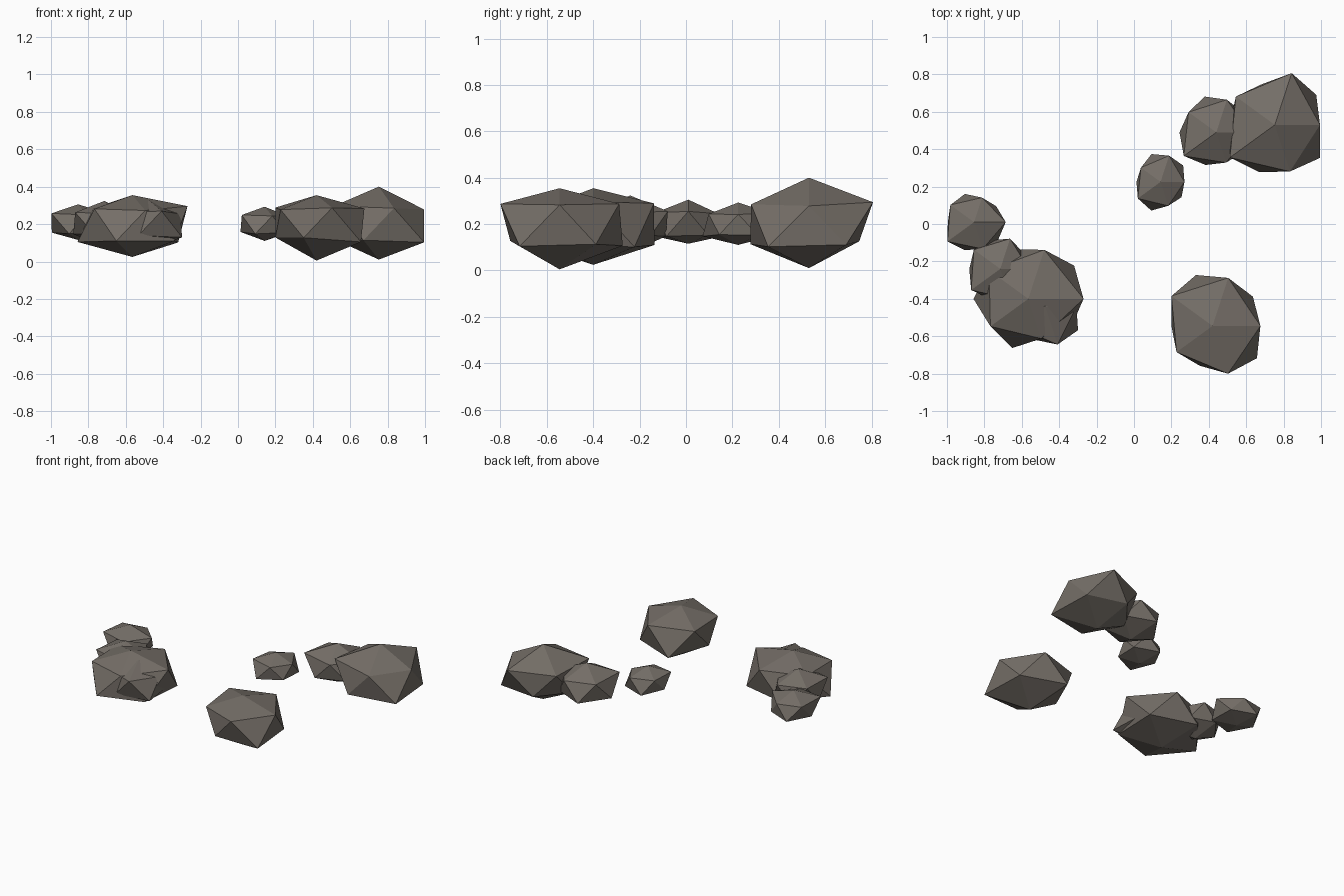
import bpy, bmesh, math

# One stone grey for every rock
stone = bpy.data.materials.new("stone grey")
stone.diffuse_color = (0.175, 0.155, 0.135, 1)

FLATTEN = 0.65      # rocks are squashed vertically
MID_HEIGHT = 0.2    # all rocks are centred at this height


def rock(name, x, y, reach):
    """Low-poly rock: squashed icosphere whose 12 corners are pulled in or out.
    reach: top, upper ring, lower ring (each anticlockwise from +x), bottom."""
    bm = bmesh.new()
    bmesh.ops.create_icosphere(bm, subdivisions=1, radius=1)

    def order(v):
        on_axis = abs(v.co.z) > 0.9
        angle = 0 if on_axis else round(math.degrees(math.atan2(v.co.y, v.co.x))) % 360
        return (-round(v.co.z, 1), angle)

    for v, r in zip(sorted(bm.verts, key=order), reach):
        v.co = v.co.normalized() * r
        v.co.z *= FLATTEN
    mesh = bpy.data.meshes.new(name)
    bm.to_mesh(mesh)
    bm.free()
    mesh.materials.append(stone)
    ob = bpy.data.objects.new(name, mesh)
    ob.location = (x, y, MID_HEIGHT)
    bpy.context.collection.objects.link(ob)


# Right-hand group, from large to small
rock("right_large_rock", 0.753, 0.53,
     (.308, .27, .325, .288, .332, .293, .306, .255, .27, .297, .335, .292))
rock("right_medium_rock", 0.44, 0.49,
     (.21, .20, .205, .205, .24, .19, .20, .225, .22, .205, .20, .21))
rock("right_small_rock", 0.142, 0.225,
     (.143, .143, .165, .145, .168, .15, .167, .175, .144, .18, .155, .138))

# Lone rock at the front
rock("front_rock", 0.42, -0.545,
     (.238, .286, .302, .304, .266, .30, .298, .25 + .07, .246, .25, .328, .30))

# Left-hand group
rock("left_large_rock", -0.565, -0.40,
     (.238, .33, .308, .29, .28, .25, .338, .31, .328, .309, .31, .27))
rock("left_embedded_rock", -0.475, -0.44,
     (.195, .187, .20, .21, .21, .24, .21, .21, .21, .21, .243, .21))
rock("left_medium_rock", -0.715, -0.24,
     (.19, .17, .19, .195, .215, .19, .168, .18, .185, .19, .19, .19))
rock("left_small_rock", -0.855, 0.01,
     (.162, .189, .154, .175, .197, .168, .163, .177, .157, .176, .178, .13))
